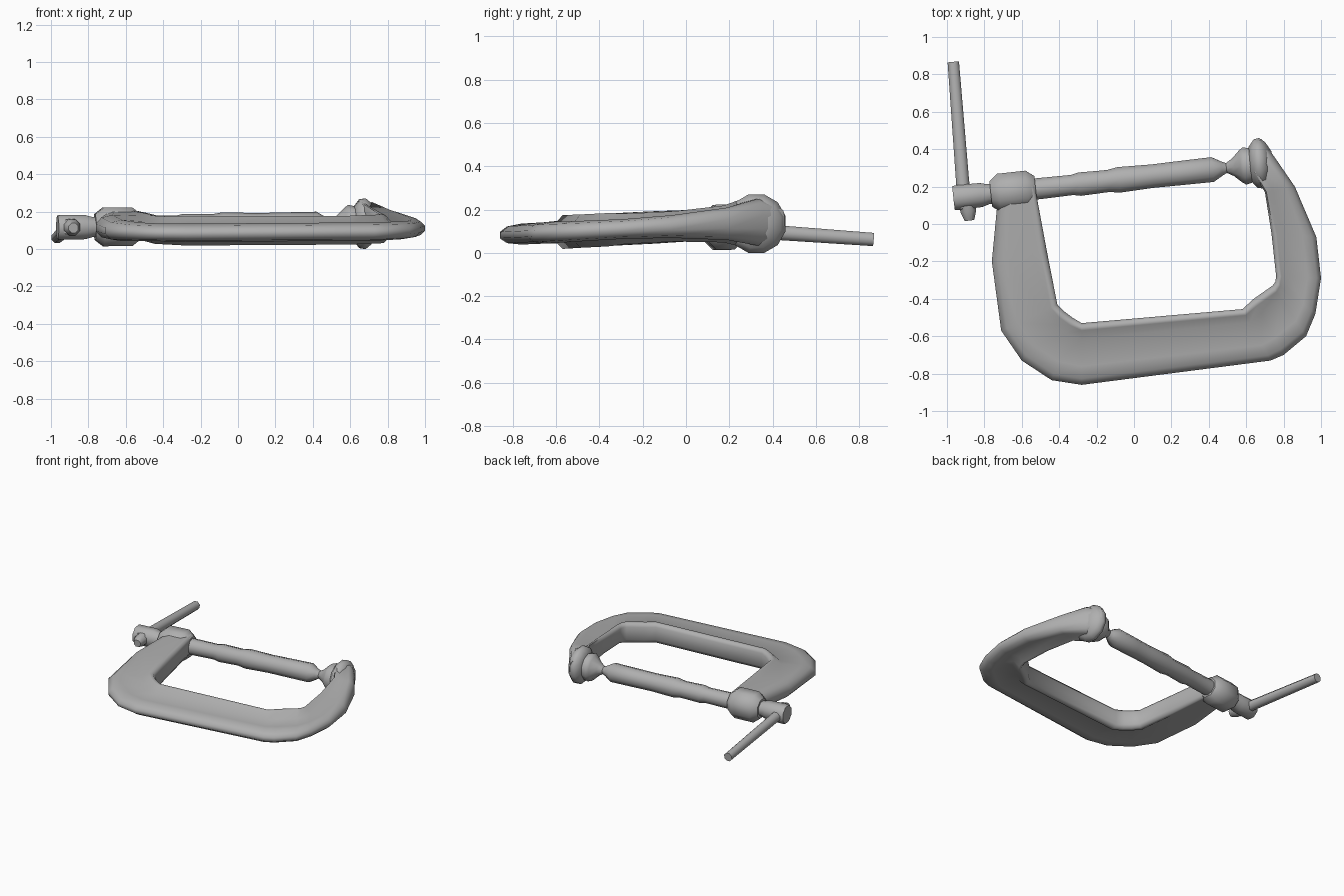
import bpy, bmesh, math
from mathutils import Vector

cube = bpy.data.objects.get("Cube")
if cube:
    bpy.data.objects.remove(cube, do_unlink=True)

steel = bpy.data.materials.new("grey steel")
steel.use_nodes = True
steel.diffuse_color = (0.43, 0.43, 0.43, 1)
steel.node_tree.nodes["Principled BSDF"].inputs["Base Color"].default_value = (0.43, 0.43, 0.43, 1)


def skin(name, rings, angle=50):
    """Bridge a list of equal-length point rings and cap both ends."""
    bm = bmesh.new()
    loops = [[bm.verts.new(p) for p in ring] for ring in rings]
    n = len(loops[0])
    for a, b in zip(loops, loops[1:]):
        for i in range(n):
            j = (i + 1) % n
            bm.faces.new((a[i], a[j], b[j], b[i]))
    bm.faces.new(loops[0])
    bm.faces.new(loops[-1])
    bmesh.ops.recalc_face_normals(bm, faces=bm.faces)
    mesh = bpy.data.meshes.new(name)
    bm.to_mesh(mesh)
    bm.free()
    mesh.materials.append(steel)
    obj = bpy.data.objects.new(name, mesh)
    bpy.context.collection.objects.link(obj)
    bpy.ops.object.select_all(action='DESELECT')
    obj.select_set(True)
    bpy.context.view_layer.objects.active = obj
    bpy.ops.object.shade_smooth_by_angle(angle=math.radians(angle))


def turned(name, start, end, profile, sides=10):
    """Lathe (fraction along axis, radius) pairs around the line start-end."""
    start, end = Vector(start), Vector(end)
    axis = (end - start).normalized()
    side = axis.cross(Vector((0, 0, 1))).normalized()
    up = side.cross(axis)
    rings = []
    for t, r in profile:
        c = start.lerp(end, t)
        rings.append([c + r * (side * math.cos(a) + up * math.sin(a))
                      for a in (2 * math.pi * (i + 0.5) / sides for i in range(sides))])
    skin(name, rings)


# C-shaped frame: outer x, outer y, inner x, inner y, rim half height, outer ridge ratio
stations = [
    (-.72, .22, -.53, .20, .07, 1), (-.76, -.20, -.465, -.15, .075, .88),
    (-.71, -.57, -.41, -.43, .075, .75), (-.60, -.73, -.37, -.47, .075, .66),
    (-.44, -.835, -.33, -.50, .076, .62), (-.28, -.86, -.28, -.53, .078, .62),
    (.73, -.73, .58, -.455, .077, .64), (.80, -.70, .64, -.40, .077, .64),
    (.92, -.60, .74, -.33, .077, .62), (.97, -.48, .755, -.31, .075, .62),
    (1.0, -.29, .76, -.28, .07, .65), (.975, -.07, .735, -.05, .07, .75),
    (.86, .20, .70, .17, .085, .88), (.75, .36, .64, .27, .118, .92),
    (.68, .455, .63, .40, .06, 1),
]
rings = []
for ox, oy, ix, iy, h, ridge in stations:
    # Rounded outer edge, ridge sloping into a groove, raised inner rim
    groove = 1.6 * ridge - .6
    half = [(0, .3 * ridge), (.1, .8 * ridge), (.3, ridge), (.74, groove),
            (.88, 1), (.95, .98), (1, .65)]
    ring = []
    for u, v in half + [(u, -v) for u, v in reversed(half)]:
        y = oy + (iy - oy) * u
        ring.append((ox + (ix - ox) * u, y, .125 + .05 * y + h * v))
    rings.append(ring)
skin("clamp_frame", rings, 60)


def on_axis(x):
    return (x, .245 + .11 * x, .125 + .01 * x)


def axis_part(name, profile, sides=10):
    x0, x1 = profile[0][0], profile[-1][0]
    turned(name, on_axis(x0), on_axis(x1),
           [((x - x0) / (x1 - x0), r) for x, r in profile], sides)


# Parts along the screw axis, as (x, radius)
axis_part("screw_head", [(-.965, .068), (-.95, .072), (-.82, .07), (-.78, .058), (-.72, .055)], 8)
axis_part("threaded_hub", [(-.765, .075), (-.72, .112), (-.57, .112), (-.525, .075)], 8)
axis_part("screw_shaft", [(-.55, .06), (-.33, .057), (-.29, .066), (-.14, .062), (-.08, .072),
                          (.1, .066), (.24, .068), (.42, .07), (.47, .04), (.5, .025)])
axis_part("swivel_pad", [(.49, .025), (.53, .05), (.57, .09), (.59, .105), (.66, .09)])

# Fixed jaw: a rounded boss at the free end of the frame
turned("fixed_jaw", (.62, .32, .135), (.74, .33, .135),
       [(0, .095), (.25, .135), (.5, .14), (.75, .115), (1, .06)], 12)

# Turning handle with its short lower knob
turned("handle_bar", (-.905, .08, .118), (-.966, .865, .062), [(0, .042), (.2, .038), (1, .033)], 8)
turned("handle_knob", (-.88, .02, .112), (-.895, .14, .12), [(0, .028), (.4, .046), (1, .046)], 8)
